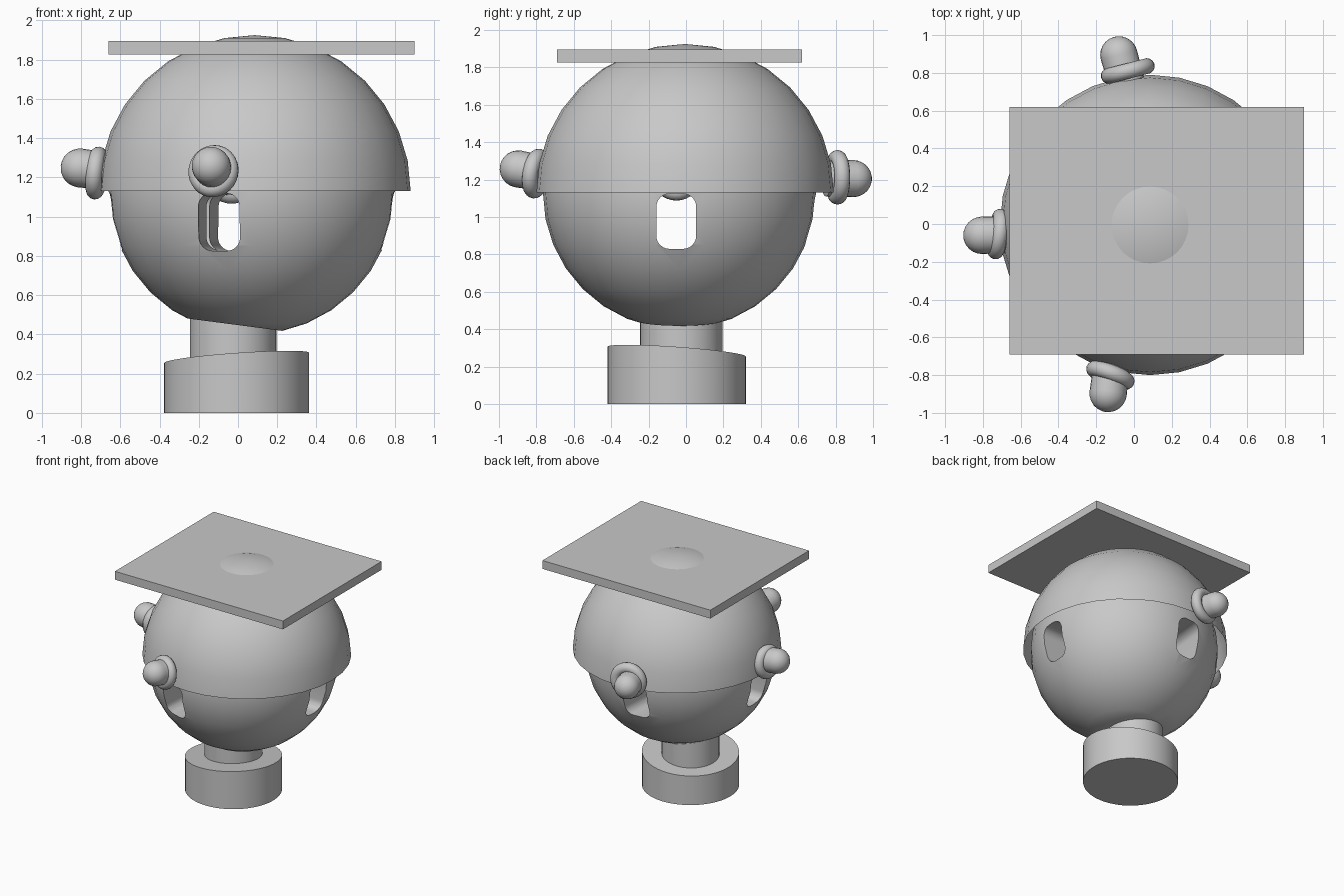
import bpy
import bmesh
import math
from mathutils import Vector

cube = bpy.data.objects.get("Cube")
if cube:
    bpy.data.objects.remove(cube, do_unlink=True)

# One plain material for the whole model
GREY = (0.58, 0.58, 0.58, 1)
grey = bpy.data.materials.new("plain_grey")
grey.use_nodes = True
grey.diffuse_color = GREY
grey.node_tree.nodes["Principled BSDF"].inputs["Base Color"].default_value = GREY


def make(name, bm, location=(0, 0, 0), axis=None):
    """Turn a bmesh into a smooth object, optionally aiming its z at axis."""
    mesh = bpy.data.meshes.new(name)
    bm.to_mesh(mesh)
    bm.free()
    mesh.materials.append(grey)
    obj = bpy.data.objects.new(name, mesh)
    bpy.context.collection.objects.link(obj)
    obj.location = location
    if axis:
        obj.rotation_euler = Vector(axis).to_track_quat("Z", "Y").to_euler()
    smooth(obj)
    return obj


def activate(obj):
    bpy.ops.object.select_all(action="DESELECT")
    obj.select_set(True)
    bpy.context.view_layer.objects.active = obj


def smooth(obj):
    activate(obj)
    bpy.ops.object.shade_smooth_by_angle(angle=math.radians(35))


def ball(radius, segments=32, rings=16):
    bm = bmesh.new()
    bmesh.ops.create_uvsphere(bm, u_segments=segments, v_segments=rings, radius=radius)
    return bm


def cylinder(radius, height):
    bm = bmesh.new()
    bmesh.ops.create_cone(bm, cap_ends=True, segments=48, radius1=radius,
                          radius2=radius, depth=height)
    bmesh.ops.translate(bm, verts=bm.verts, vec=(0, 0, height / 2))
    return bm


def box(size):
    bm = bmesh.new()
    bmesh.ops.create_cube(bm, size=1)
    bmesh.ops.scale(bm, verts=bm.verts, vec=size)
    return bm


# Foot with a gently sloping top, and the neck above it
foot = cylinder(0.37, 0.28)
for v in foot.verts:
    if v.co.z > 0.1:
        v.co.z += 0.07 * (v.co.x - v.co.y)
make("foot", foot, (-0.007, -0.05, 0))
make("neck", cylinder(0.22, 0.34), (-0.025, -0.025, 0.2))

# Globe with its underside sliced off flat
globe_centre = Vector((0.07, -0.035, 1.13))
bm = ball(0.73)
cut = bmesh.ops.bisect_plane(
    bm, geom=bm.verts[:] + bm.edges[:] + bm.faces[:],
    plane_co=Vector((-0.02, -0.04, 0.45)) - globe_centre,
    plane_no=(-0.13, 0, -1), clear_outer=True)
rim = [e for e in cut["geom_cut"] if isinstance(e, bmesh.types.BMEdge)]
bmesh.ops.edgeloop_fill(bm, edges=rim)
bmesh.ops.recalc_face_normals(bm, faces=bm.faces)
globe = make("globe", bm, globe_centre)

# Two rounded slots tunnelling right through the globe
for name, centre, turn in (("front_slot", (-0.045, -0.035, 0.973), -4.3),
                           ("side_slot", (0.07, -0.052, 0.977), 90)):
    bm = box((0.213, 2, 0.295))
    long_edges = [e for e in bm.edges
                  if abs(e.verts[0].co.y - e.verts[1].co.y) > 1]
    bmesh.ops.bevel(bm, geom=long_edges, offset=0.07, segments=6,
                    profile=0.5, affect="EDGES")
    cutter = make(name, bm, centre)
    cutter.rotation_euler.z = math.radians(turn)
    cutter.hide_render = True
    mod = globe.modifiers.new(name, "BOOLEAN")
    mod.operation = "DIFFERENCE"
    mod.solver = "EXACT"
    mod.object = cutter
    activate(globe)
    bpy.ops.object.modifier_apply(modifier=mod.name)
    bpy.data.objects.remove(cutter, do_unlink=True)
smooth(globe)

# Open half-round hood over the globe
bm = ball(0.795)
bmesh.ops.delete(bm, geom=[v for v in bm.verts if v.co.z < -0.001], context="VERTS")
make("hood", bm, (0.085, -0.005, 1.13))

# Flat square roof that the hood pokes through
make("roof", box((1.56, 1.31, 0.07)), (0.12, -0.035, 1.86))

# Round-ended pegs, each with a tilted ring at its root
PEGS = (
    ("front", (-0.137, -0.897, 1.257), (-0.12, -0.97, 0.18),
     (-0.125, -0.80, 1.232), (-0.35, -0.92, 0.15), 0.092),
    ("back", (-0.08, 0.895, 1.205), (-0.27, 0.96, 0),
     (-0.033, 0.81, 1.212), (-0.25, 0.97, 0), 0.104),
    ("side", (-0.805, -0.06, 1.248), (-0.97, -0.03, 0.12),
     (-0.72, -0.053, 1.222), (-0.98, 0.14, 0.1), 0.093),
)
for side, tip, aim, ring, ring_aim, ring_radius in PEGS:
    bm = ball(0.099, 24, 12)
    for v in bm.verts:
        if v.co.z < -0.001:
            v.co.z = v.co.z * 0.1 - 0.15
    make(side + "_peg", bm, tip, aim)
    bpy.ops.mesh.primitive_torus_add(
        major_segments=32, minor_segments=14, major_radius=ring_radius,
        minor_radius=0.042, location=ring,
        rotation=Vector(ring_aim).to_track_quat("Z", "Y").to_euler())
    torus = bpy.context.object
    torus.name = side + "_ring"
    torus.data.materials.append(grey)
    smooth(torus)
